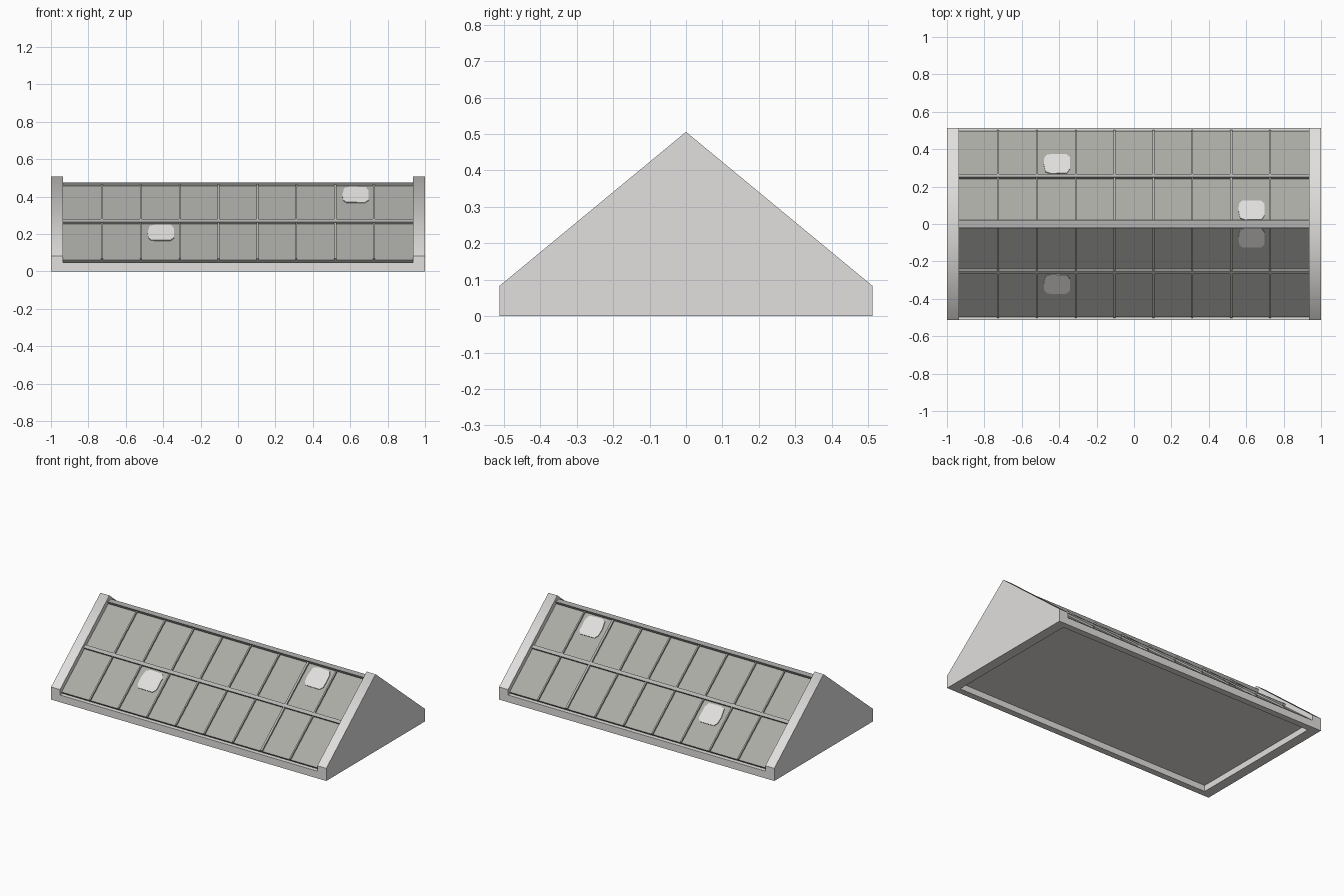
import bpy, bmesh, math
from mathutils import Matrix, Vector

if "Cube" in bpy.data.objects:
    bpy.data.objects.remove(bpy.data.objects["Cube"])


def material(name, hex_rgb):
    def lin(c):
        c /= 255
        return c / 12.92 if c <= 0.04045 else ((c + 0.055) / 1.055) ** 2.4
    m = bpy.data.materials.new(name)
    m.diffuse_color = (*[lin(int(hex_rgb[i:i + 2], 16)) for i in (0, 2, 4)], 1)
    m.use_nodes = True
    m.node_tree.nodes["Principled BSDF"].inputs["Base Color"].default_value = m.diffuse_color
    return m


STONE = material("pale stone", "E2E0DE")
PANE = material("grey pane", "AAABA5")
FRAME = material("frame grey", "B4B4B2")


def finish(bm, name, mat):
    bmesh.ops.recalc_face_normals(bm, faces=bm.faces)
    me = bpy.data.meshes.new(name)
    bm.to_mesh(me)
    bm.free()
    me.materials.append(mat)
    ob = bpy.data.objects.new(name, me)
    bpy.context.collection.objects.link(ob)
    return ob


def prism(name, pts, depth, matrix, mat):
    """Extrude a 2D outline along local z, then place it with a matrix."""
    bm = bmesh.new()
    face = bm.faces.new([bm.verts.new((a, b, 0)) for a, b in pts])
    ext = bmesh.ops.extrude_face_region(bm, geom=[face])
    verts = [v for v in ext["geom"] if isinstance(v, bmesh.types.BMVert)]
    bmesh.ops.translate(bm, verts=verts, vec=(0, 0, depth))
    bmesh.ops.transform(bm, matrix=matrix, verts=bm.verts)
    return finish(bm, name, mat)


def rect(a0, a1, b0, b1):
    return [(a0, b0), (a1, b0), (a1, b1), (a0, b1)]


def along_x(x):
    """Outline (y, z) extruded along +x from x."""
    return Matrix(((0, 0, 1, x), (1, 0, 0, 0), (0, 1, 0, 0), (0, 0, 0, 1)))


HALF = 0.935
RIDGE, EAVE_Y, EAVE_Z = 0.465, 0.496, 0.0605
ANGLE = math.atan2(RIDGE - EAVE_Z, EAVE_Y)
C, S = math.cos(ANGLE), math.sin(ANGLE)


def on_slope(side):
    """Outline (x, distance down slope) extruded along the slope normal."""
    n = Vector((0, side * S, C))
    return Matrix(((1, 0, 0, 0), (0, side * C, n.y, 0),
                   (0, -S, n.z, RIDGE), (0, 0, 0, 1)))


# Gable end walls; only the two sloping caps are shaded softly over the ridge
gable = [(-0.512, 0), (0.512, 0), (0.512, 0.083), (0, 0.506), (-0.512, 0.083)]
for name, x in (("left_gable", -1.0), ("right_gable", HALF)):
    ob = prism(name, gable, 0.065, along_x(x), STONE)
    for p in ob.data.polygons:
        p.use_smooth = p.normal.z > 0.3

# Roof body carrying the panes, with undercut eaves
prism("pane_body", [(-0.482, 0.044), (0.482, 0.044), (EAVE_Y, EAVE_Z),
                    (0, RIDGE), (-EAVE_Y, EAVE_Z)], 2 * HALF, along_x(-HALF), PANE)

# Recessed underside panel
prism("underside", rect(-0.475, 0.475, 0.04, 0.046), 2 * HALF, along_x(-HALF), STONE)

# Flat-topped ridge rail
prism("ridge_rail", [(-0.022, 0.474), (-0.008, 0.45), (0.008, 0.45), (0.022, 0.474)],
      2 * HALF, along_x(-HALF), FRAME)

patch = [(-0.066, -0.045), (-0.05, -0.065), (0.052, -0.066), (0.07, -0.045),
         (0.07, 0.035), (0.055, 0.064), (-0.03, 0.067), (-0.06, 0.055), (-0.07, 0.0)]

for label, side in (("front", -1), ("back", 1)):
    # Eave curb
    prism(label + "_curb", rect(side * 0.47, side * 0.512, 0, 0.047),
          2 * HALF, along_x(-HALF), STONE)
    # Middle rail
    prism(label + "_middle_rail", rect(-HALF, HALF, 0.312, 0.334),
          0.014, on_slope(side), FRAME)
    # Mullions between the nine panes
    for i in range(1, 9):
        x = -HALF + i * 2 * HALF / 9
        w = 0.007 if i == 7 else 0.0045
        prism(f"{label}_mullion_{i}", rect(x - w, x + w, 0.01, 0.64),
              0.01, on_slope(side), FRAME)
    # Pale patches on two panes
    for part, x, v in (("lower", -0.413, 0.412), ("upper", 0.628, 0.092)):
        prism(f"{label}_{part}_patch", [(x + a, v - b) for a, b in patch],
              0.005, on_slope(side), STONE)
